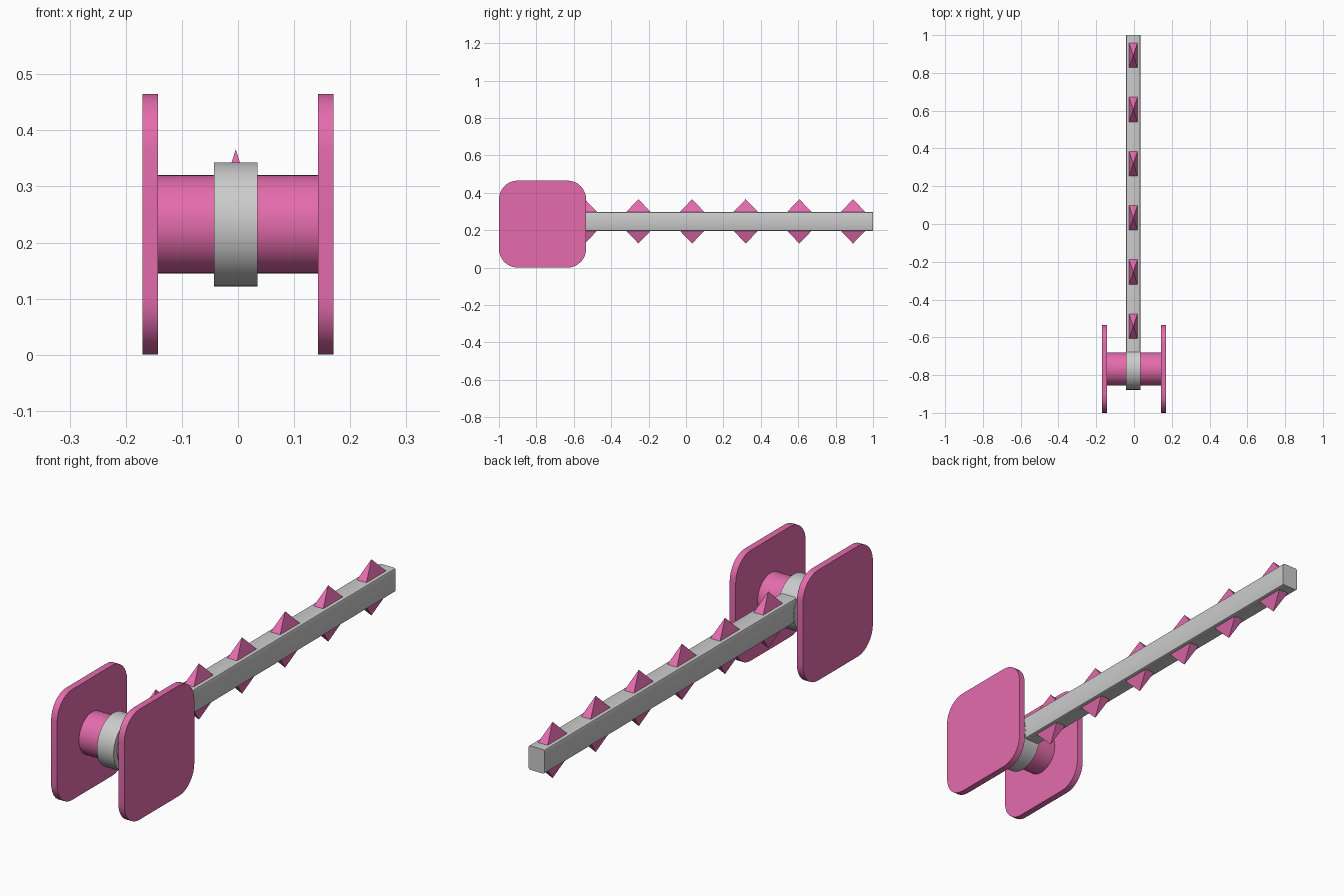
import bpy, bmesh
from math import pi, radians

if "Cube" in bpy.data.objects:
    bpy.data.objects.remove(bpy.data.objects["Cube"])

CY, CZ = -0.767, 0.2325      # hub axis
AX, AZ = -0.004, 0.247       # arm centre line

pink = bpy.data.materials.new("pink")
pink.diffuse_color = (0.78, 0.15, 0.42, 1)
pink.use_nodes = True
pink.node_tree.nodes["Principled BSDF"].inputs["Base Color"].default_value = pink.diffuse_color


def finish(obj, name, mat=None, smooth=False):
    obj.name = name
    if mat:
        obj.data.materials.append(mat)
    if smooth:
        bpy.ops.object.shade_smooth_by_angle(angle=radians(35))
    return obj


def box(name, loc, size, radius, segs, axis, mat=None):
    """Box with the edges running along one axis rounded."""
    bpy.ops.mesh.primitive_cube_add(size=1, location=loc)
    obj = bpy.context.object
    bm = bmesh.new()
    bm.from_mesh(obj.data)
    bmesh.ops.scale(bm, vec=size, verts=bm.verts)
    edges = [e for e in bm.edges
             if abs((e.verts[0].co - e.verts[1].co)[axis]) > 1e-4]
    bmesh.ops.bevel(bm, geom=edges, offset=radius, segments=segs,
                    profile=0.5, affect='EDGES')
    bm.to_mesh(obj.data)
    bm.free()
    return finish(obj, name, mat, True)


def rod(name, x, radius, length, mat=None):
    bpy.ops.mesh.primitive_cylinder_add(vertices=48, radius=radius, depth=length,
                                        location=(x, CY, CZ), rotation=(0, pi / 2, 0))
    return finish(bpy.context.object, name, mat, True)


# rounded side plates
for side, s in (("left", -1), ("right", 1)):
    box(side + "_plate", (s * 0.1565, CY, CZ), (0.028, 0.466, 0.465), 0.1, 8, 0, pink)

# axle and the collar turning on it
rod("axle", 0, 0.0875, 0.29, pink)
rod("collar", AX, 0.1105, 0.078)

# long arm
box("arm", (AX, 0.155, AZ), (0.075, 1.69, 0.101), 0.008, 2, 1)

# pyramid spikes above and below the arm
verts = [(-0.023, -0.067, 0), (0.023, -0.067, 0), (0.023, 0.067, 0),
         (-0.023, 0.067, 0), (0, 0, 0.07)]
faces = [(3, 2, 1, 0), (0, 1, 4), (1, 2, 4), (2, 3, 4), (3, 0, 4)]
for side, s in (("top", 1), ("bottom", -1)):
    for i in range(6):
        mesh = bpy.data.meshes.new("spike")
        mesh.from_pydata(verts, [], faces)
        obj = bpy.data.objects.new("spike", mesh)
        bpy.context.collection.objects.link(obj)
        obj.location = (AX, 0.893 - 0.2868 * i, AZ + s * 0.0485)
        obj.rotation_euler = (0, 0 if s > 0 else pi, 0)
        finish(obj, f"{side}_spike_{i + 1}", pink)
